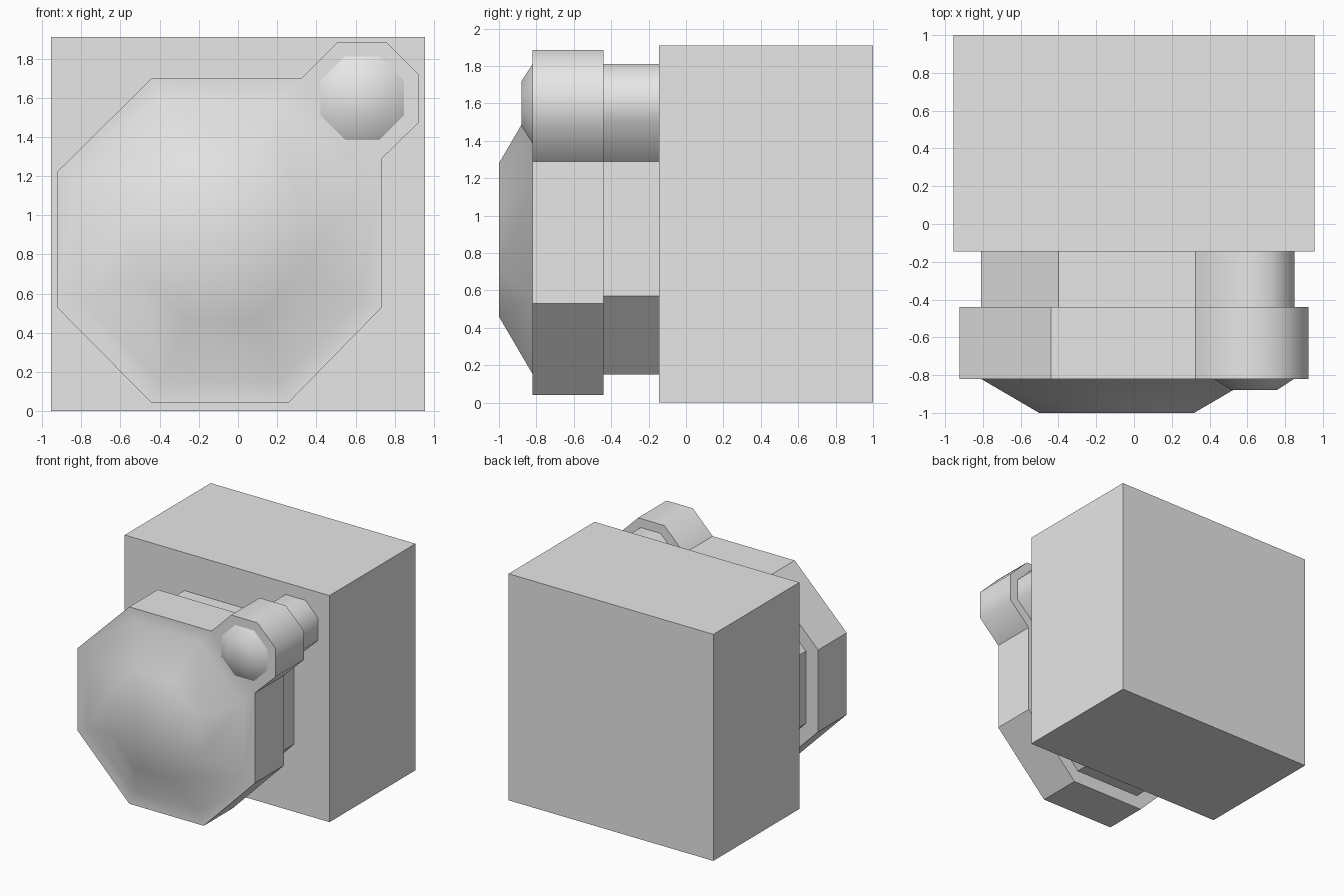
import bpy, bmesh, math

cube = bpy.data.objects.get("Cube")
if cube:
    bpy.data.objects.remove(cube, do_unlink=True)

grey = bpy.data.materials.new("plain_grey")
grey.use_nodes = True
grey.diffuse_color = (0.8, 0.8, 0.8, 1)
grey.node_tree.nodes["Principled BSDF"].inputs["Base Color"].default_value = (0.8, 0.8, 0.8, 1)


def finish(name, bm, soft=lambda edge: False):
    """Sharpen edges over 40 degrees, unless the soft rule keeps them smooth."""
    bmesh.ops.recalc_face_normals(bm, faces=bm.faces)
    for f in bm.faces:
        f.smooth = True
    for e in bm.edges:
        if e.calc_face_angle(0) > math.radians(40) and not soft(e):
            e.smooth = False
    mesh = bpy.data.meshes.new(name)
    bm.to_mesh(mesh)
    bm.free()
    mesh.materials.append(grey)
    obj = bpy.data.objects.new(name, mesh)
    bpy.context.collection.objects.link(obj)
    return obj


def ring(bm, outline, y):
    return [bm.verts.new((x, y, z)) for x, z in outline]


def skin(bm, a, b):
    """Join two matching loops with quads."""
    n = len(a)
    for i in range(n):
        j = (i + 1) % n
        bm.faces.new((a[i], a[j], b[j], b[i]))


def octagon(cx, cz, apothem):
    """Corners run clockwise from the right end of the top side."""
    r = apothem / math.cos(math.pi / 8)
    angles = [math.radians(67.5 - 45 * i) for i in range(8)]
    return [(cx + r * math.cos(a), cz + r * math.sin(a)) for a in angles]


def lobe_edge(e):
    """Lengthwise edges around the small round lobe."""
    a, b = (v.co for v in e.verts)
    return abs(a.y - b.y) > 0.1 and min(a.x, b.x) > 0.4 and min(a.z, b.z) > 1.4


# Housing box
bm = bmesh.new()
bmesh.ops.create_cube(bm, size=1)
for v in bm.verts:
    v.co = (v.co.x * 1.91, v.co.y * 1.145 + 0.4275, v.co.z * 1.91 + 0.955)
finish("housing_box", bm)

# Outlines: lobe first, then the large octagon, clockwise
head_outline = [(0.325, 1.70), (0.51, 1.885), (0.755, 1.885), (0.925, 1.715),
                (0.925, 1.475), (0.735, 1.29), (0.735, 0.53), (0.255, 0.04),
                (-0.44, 0.04), (-0.925, 0.53), (-0.925, 1.22), (-0.44, 1.70)]
neck_outline = [(0.325, 1.59), (0.545, 1.81), (0.73, 1.81), (0.85, 1.69),
                (0.85, 1.505), (0.625, 1.29), (0.625, 0.57), (0.22, 0.15),
                (-0.40, 0.15), (-0.81, 0.57), (-0.81, 1.18), (-0.40, 1.59)]

# Neck between box and head
bm = bmesh.new()
front, back = ring(bm, neck_outline, -0.44), ring(bm, neck_outline, -0.145)
skin(bm, front, back)
bm.faces.new(front)
bm.faces.new(back)
finish("neck", bm, lobe_edge)

# Head with bevelled front
bm = bmesh.new()
front, back = ring(bm, head_outline, -0.82), ring(bm, head_outline, -0.44)
skin(bm, front, back)
bm.faces.new(back)
bm.faces.new(front[:6])
rim = [front[0]] + front[5:]
dome_base = ring(bm, octagon(-0.092, 0.87, 0.718), -0.82)
dome_top = ring(bm, octagon(-0.092, 0.87, 0.41), -1.0)
skin(bm, rim, dome_base)
skin(bm, dome_base, dome_top)
bm.faces.new(dome_top)
finish("head", bm, lobe_edge)

# Small button on the lobe
bm = bmesh.new()
base = ring(bm, octagon(0.635, 1.598, 0.213), -0.82)
top = ring(bm, octagon(0.635, 1.598, 0.12), -0.88)
skin(bm, base, top)
bm.faces.new(top)
finish("small_button", bm)
